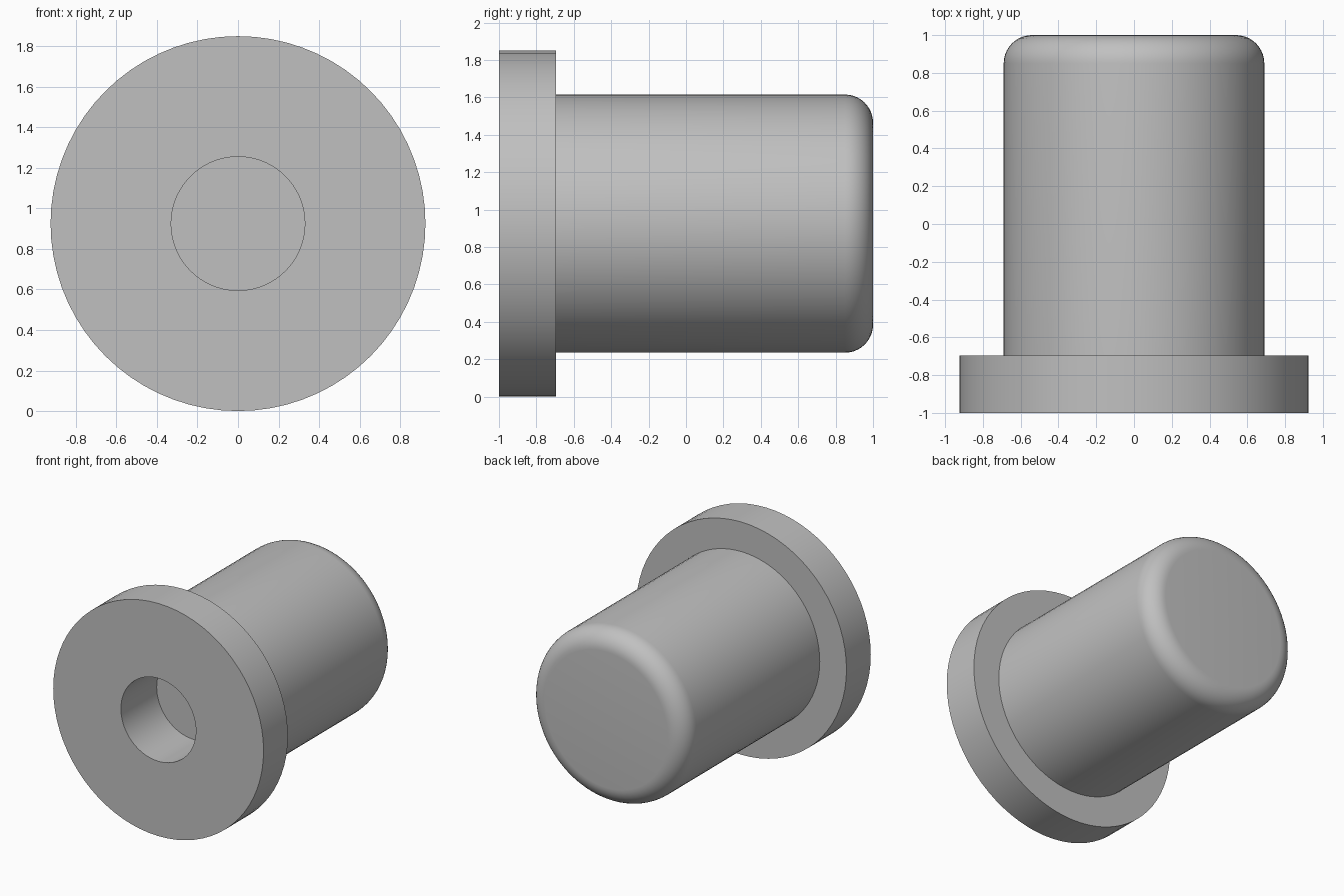
import bpy, bmesh
from math import sin, cos, pi, radians
from mathutils import Vector

cube = bpy.data.objects.get("Cube")
if cube:
    bpy.data.objects.remove(cube, do_unlink=True)

FLANGE_R, BODY_R, HOLE_R = 0.925, 0.69, 0.33
FRONT, FLANGE_BACK, BACK, HOLE_END = -1.0, -0.695, 1.0, -0.55
FILLET, SEGMENTS, FILLET_STEPS = 0.15, 72, 10

grey = bpy.data.materials.new("plain grey")
grey.use_nodes = True
colour = (0.53, 0.53, 0.53, 1)
grey.diffuse_color = colour
grey.node_tree.nodes["Principled BSDF"].inputs["Base Color"].default_value = colour

# Half profile (radius, y): blind hole, flange, barrel, rounded end
profile = [(0, HOLE_END), (HOLE_R, HOLE_END), (HOLE_R, FRONT),
           (FLANGE_R, FRONT), (FLANGE_R, FLANGE_BACK), (BODY_R, FLANGE_BACK)]
for i in range(FILLET_STEPS + 1):
    a = i / FILLET_STEPS * pi / 2
    profile.append((BODY_R - FILLET + FILLET * cos(a),
                    BACK - FILLET + FILLET * sin(a)))
profile.append((0, BACK))

# Turn the profile around the y axis
bm = bmesh.new()
verts = [bm.verts.new((0, y, r)) for r, y in profile]
edges = [bm.edges.new(pair) for pair in zip(verts, verts[1:])]
bmesh.ops.spin(bm, geom=verts + edges, cent=(0, 0, 0), axis=Vector((0, 1, 0)),
               angle=2 * pi, steps=SEGMENTS, use_merge=True)
bmesh.ops.remove_doubles(bm, verts=bm.verts, dist=0.0001)
bmesh.ops.recalc_face_normals(bm, faces=bm.faces)
mesh = bpy.data.meshes.new("flanged_plug")
bm.to_mesh(mesh)
bm.free()
mesh.materials.append(grey)

plug = bpy.data.objects.new("flanged_plug", mesh)
plug.location.z = FLANGE_R
bpy.context.collection.objects.link(plug)
bpy.ops.object.select_all(action='DESELECT')
plug.select_set(True)
bpy.context.view_layer.objects.active = plug
bpy.ops.object.shade_smooth_by_angle(angle=radians(30))
